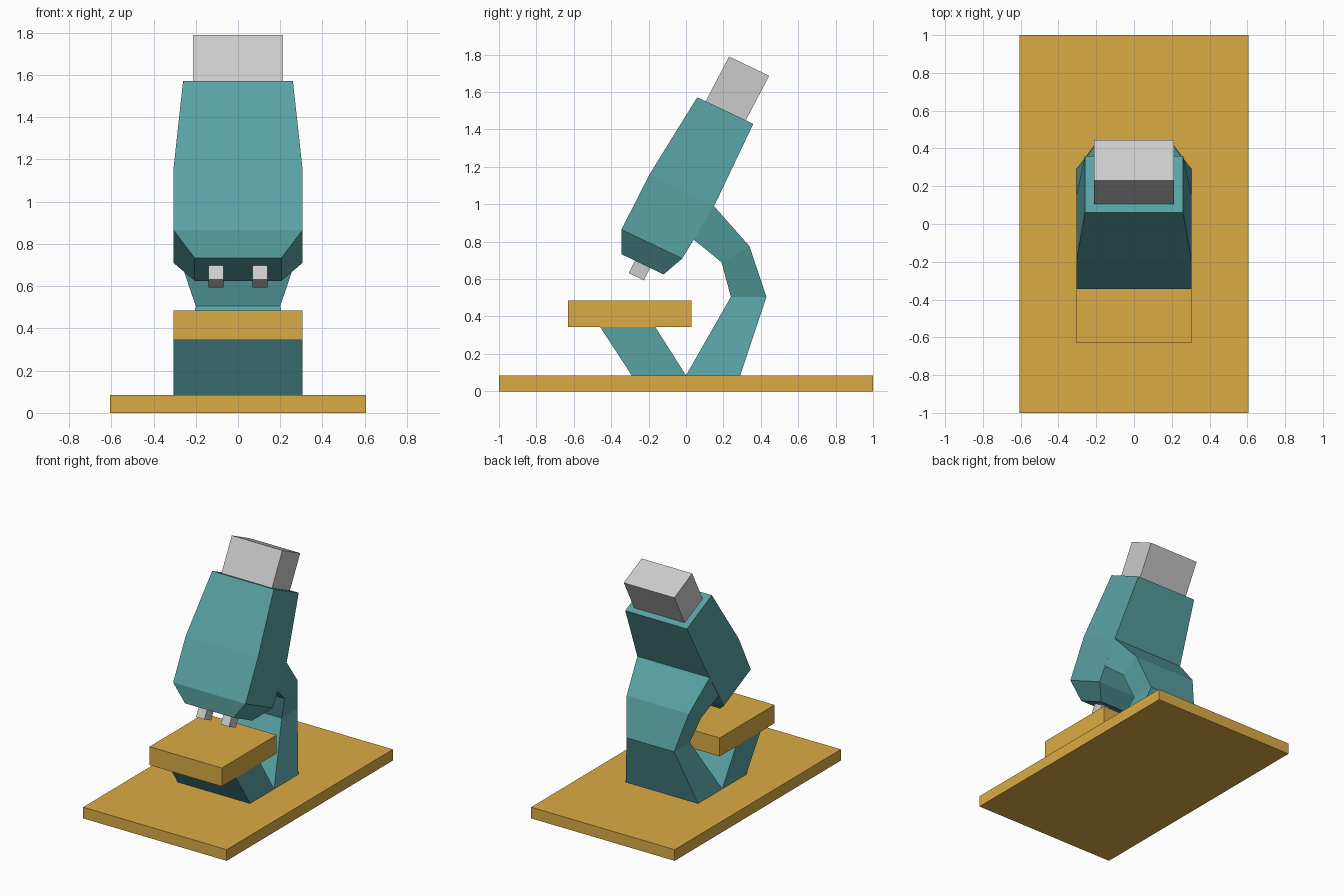
import bpy, bmesh

if "Cube" in bpy.data.objects:
    bpy.data.objects.remove(bpy.data.objects["Cube"])


def material(name, color):
    m = bpy.data.materials.new(name)
    m.diffuse_color = (*color, 1)
    m.use_nodes = True
    m.node_tree.nodes["Principled BSDF"].inputs["Base Color"].default_value = m.diffuse_color
    return m


teal = material("teal", (0.10, 0.36, 0.37))
gold = material("gold", (0.71, 0.41, 0.06))


def loft(name, sections, mat=None, cx=0.0):
    """Skin rectangular sections, each (front (y, z), back (y, z), half width)."""
    bm = bmesh.new()
    rings = []
    for (y0, z0), (y1, z1), w in sections:
        corners = ((-w, y0, z0), (w, y0, z0), (w, y1, z1), (-w, y1, z1))
        rings.append([bm.verts.new((cx + x, y, z)) for x, y, z in corners])
    for a, b in zip(rings, rings[1:]):
        for i in range(4):
            j = (i + 1) % 4
            bm.faces.new((a[i], a[j], b[j], b[i]))
    bm.faces.new(rings[0])
    bm.faces.new(rings[-1])
    bmesh.ops.recalc_face_normals(bm, faces=bm.faces)
    mesh = bpy.data.meshes.new(name)
    bm.to_mesh(mesh)
    bm.free()
    obj = bpy.data.objects.new(name, mesh)
    bpy.context.collection.objects.link(obj)
    if mat:
        mesh.materials.append(mat)
    return obj


# Base plate and specimen stage
loft("base_plate", [((-1, 0), (1, 0), 0.605), ((-1, 0.085), (1, 0.085), 0.605)], gold)
loft("stage", [((-0.63, 0.345), (0.03, 0.345), 0.305),
               ((-0.63, 0.485), (0.03, 0.485), 0.305)], gold)

# Slanted stage support
loft("stage_support", [((-0.29, 0.085), (0, 0.085), 0.305),
                       ((-0.46, 0.345), (-0.165, 0.345), 0.305)], teal)

# Bent arm, pinched at the elbow
loft("arm", [((0, 0.085), (0.29, 0.085), 0.305),
             ((0.24, 0.505), (0.43, 0.505), 0.2),
             ((0.19, 0.69), (0.34, 0.775), 0.262),
             ((0.04, 0.812), (0.15, 0.99), 0.305)], teal)

# Tilted body with tapered nose and top
loft("body", [((-0.345, 0.733), (-0.12, 0.625), 0.205),
              ((-0.345, 0.865), (-0.02, 0.71), 0.305),
              ((-0.195, 1.16), (0.15, 0.99), 0.305),
              ((0.06, 1.572), (0.36, 1.43), 0.26)], teal)

# Eyepiece
loft("eyepiece", [((0.105, 1.55), (0.32, 1.449), 0.213),
                  ((0.23, 1.79), (0.445, 1.687), 0.213)])

# Pair of objective lenses
for side, cx in (("left", -0.104), ("right", 0.104)):
    loft(f"objective_{side}", [((-0.307, 0.632), (-0.225, 0.593), 0.035),
                               ((-0.272, 0.699), (-0.192, 0.66), 0.035)], cx=cx)
